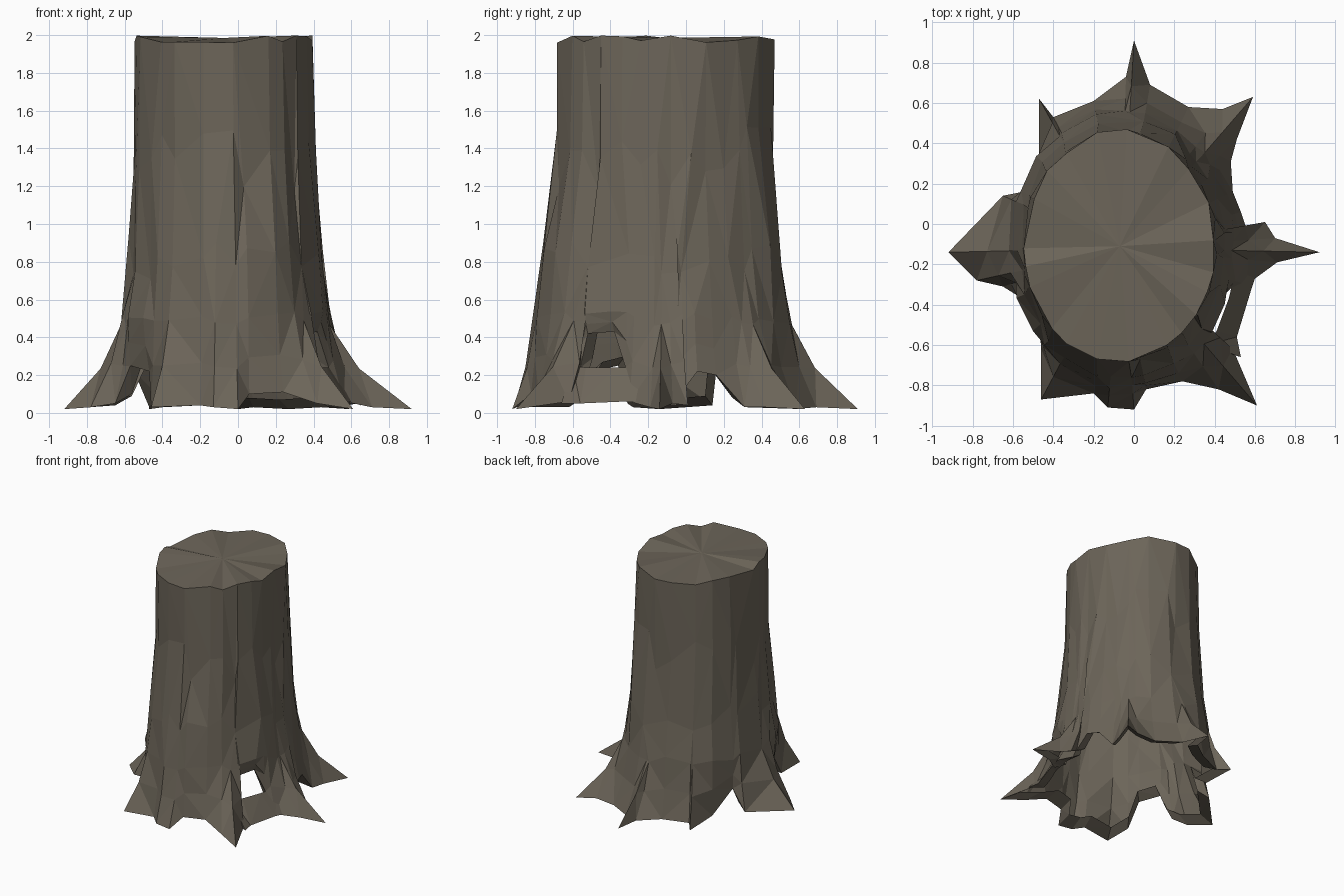
import bpy, bmesh, math, random
from mathutils import Vector

if "Cube" in bpy.data.objects:
    bpy.data.objects.remove(bpy.data.objects["Cube"])

random.seed(4)
bark = bpy.data.materials.new("bark")
bark.diffuse_color = (0.15, 0.13, 0.10, 1)
bark.use_nodes = True
bark.node_tree.nodes["Principled BSDF"].inputs["Base Color"].default_value = bark.diffuse_color


def finish(bm, name):
    bmesh.ops.recalc_face_normals(bm, faces=bm.faces)
    mesh = bpy.data.meshes.new(name)
    bm.to_mesh(mesh)
    bm.free()
    mesh.materials.append(bark)
    obj = bpy.data.objects.new(name, mesh)
    bpy.context.collection.objects.link(obj)
    return obj


# Root outline at the ground: tips sit low, arches between roots sit high
ground = [
    (.92, -.14, .02), (.70, -.07, .05), (.65, .01, .04), (.56, -.03, .10),
    (.53, .06, .22), (.49, .16, .20), (.48, .31, .03), (.51, .42, .03),
    (.59, .63, .02), (.44, .57, .03), (.27, .58, .02), (.08, .69, .03),
    (0, .91, .02), (-.04, .73, .03), (-.20, .61, .04), (-.40, .53, .03),
    (-.47, .62, .02), (-.47, .32, .03), (-.55, .16, .22), (-.65, .14, .04),
    (-.92, -.14, .02), (-.78, -.28, .03), (-.65, -.31, .05), (-.57, -.36, .25),
    (-.47, -.50, .22), (-.46, -.62, .03), (-.46, -.87, .03), (-.20, -.84, .04),
    (-.13, -.91, .03), (0, -.92, .02), (.06, -.82, .10), (.24, -.78, .11),
    (.42, -.82, .05), (.61, -.90, .02), (.49, -.62, .06), (.38, -.56, .24),
    (.37, -.52, .42), (.42, -.38, .43), (.48, -.32, .24), (.56, -.30, .06),
    (.71, -.19, .03),
]
# Trunk ellipses: z, centre x, centre y, radius x, radius y
rings = [(.50, -.06, -.12, .55, .69), (.82, -.06, -.12, .51, .645),
         (1.35, -.07, -.11, .48, .575), (1.98, -.07, -.11, .47, .57)]


def on_trunk(ring, angle, jitter):
    z, cx, cy, rx, ry = ring
    k = 1 + random.uniform(-.02, .02)
    return Vector((cx + rx * k * math.cos(angle), cy + ry * k * math.sin(angle),
                   z + random.uniform(-jitter, jitter)))


bm = bmesh.new()
columns, upper = [], []
for g in ground:
    g = Vector(g)
    angle = math.atan2((g.y + .12) / .69, (g.x + .06) / .55)
    base = on_trunk(rings[0], angle, .04)
    flare = base.lerp(g, .36)
    flare.z = g.z + (base.z - g.z) * .48
    lip = Vector((-.06 + (g.x + .06) * .85, -.12 + (g.y + .12) * .85, g.z + .05))
    pts = [lip, g, flare, base]
    pts += [on_trunk(r, angle, j) for r, j in zip(rings[1:], (.12, .18, .02))]
    col = [bm.verts.new(p) for p in pts]
    columns.append(col)
    upper += col[4:]

# Skin between neighbouring columns
n = len(columns)
for i in range(n):
    a, b = columns[i], columns[(i + 1) % n]
    for j in range(len(a) - 1):
        bm.faces.new((a[j], b[j], b[j + 1], a[j + 1]))

# Cut top as a shallow fan on the jagged rim
hub = bm.verts.new((-.07, -.11, 1.985))
for i in range(n):
    bm.faces.new((columns[i][-1], columns[(i + 1) % n][-1], hub))

# Thin out the upper trunk into broad flat facets
bmesh.ops.remove_doubles(bm, verts=upper, dist=.095)
bmesh.ops.triangulate(bm, faces=bm.faces)
finish(bm, "stump")

# Root strand bridging the hollow on the right side
stations = [((.36, -.60, .25), (.53, -.66, .05), (.40, -.62, .08)),
            ((.41, -.53, .24), (.51, -.56, .05), (.43, -.52, .08)),
            ((.47, -.37, .24), (.58, -.33, .06), (.49, -.36, .09)),
            ((.51, -.20, .24), (.63, -.18, .05), (.52, -.19, .09)),
            ((.52, -.02, .23), (.58, -.05, .04), (.50, -.06, .09))]
bm = bmesh.new()
loops = [[bm.verts.new(p) for p in s] for s in stations]
for a, b in zip(loops, loops[1:]):
    for k in range(3):
        bm.faces.new((a[k], a[(k + 1) % 3], b[(k + 1) % 3], b[k]))
bm.faces.new(loops[0])
bm.faces.new(loops[-1])
bmesh.ops.triangulate(bm, faces=bm.faces)
finish(bm, "root_strand")
